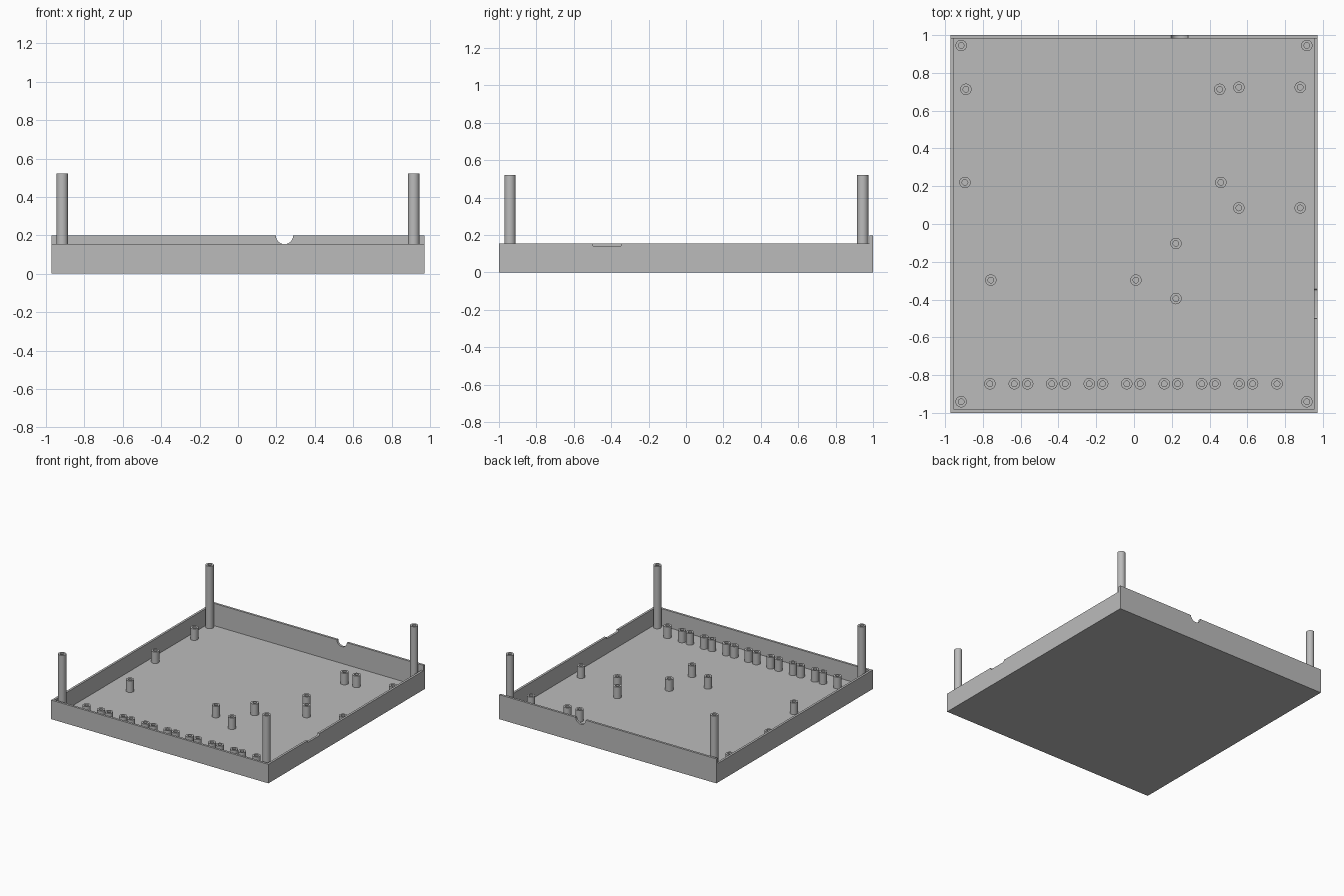
import bpy, bmesh, math
from mathutils import Matrix

if "Cube" in bpy.data.objects:
    bpy.data.objects.remove(bpy.data.objects["Cube"])

HX, HY = 0.972, 1.0        # half width and depth of the tray
WALL, FLOOR = 0.018, 0.018
RIM, BACK_RIM = 0.154, 0.198

grey = bpy.data.materials.new("plain grey")
grey.diffuse_color = (0.5, 0.5, 0.5, 1)
grey.use_nodes = True
grey.node_tree.nodes["Principled BSDF"].inputs["Base Color"].default_value = grey.diffuse_color


def make(name, bm):
    bmesh.ops.recalc_face_normals(bm, faces=bm.faces[:])
    me = bpy.data.meshes.new(name)
    bm.to_mesh(me)
    bm.free()
    me.materials.append(grey)
    ob = bpy.data.objects.new(name, me)
    bpy.context.collection.objects.link(ob)
    return ob


def prism_x(name, profile, x0, x1):
    """Extrude a (y, z) profile along x."""
    bm = bmesh.new()
    face = bm.faces.new([bm.verts.new((x0, y, z)) for y, z in profile])
    ext = bmesh.ops.extrude_face_region(bm, geom=[face])
    new = [v for v in ext["geom"] if isinstance(v, bmesh.types.BMVert)]
    bmesh.ops.translate(bm, verts=new, vec=(x1 - x0, 0, 0))
    return make(name, bm)


def cut(target, cutter):
    cutter.hide_render = True
    mod = target.modifiers.new("cut", 'BOOLEAN')
    mod.operation, mod.solver, mod.object = 'DIFFERENCE', 'EXACT', cutter
    bpy.context.view_layer.objects.active = target
    bpy.ops.object.modifier_apply(modifier=mod.name)
    bpy.data.objects.remove(cutter)


def smooth(ob):
    bpy.ops.object.select_all(action='DESELECT')
    ob.select_set(True)
    bpy.context.view_layer.objects.active = ob
    bpy.ops.object.shade_smooth_by_angle(angle=math.radians(30))


# Tray body: low rim with a taller back wall
tray = prism_x("tray", [(-HY, 0), (HY, 0), (HY, BACK_RIM), (HY - WALL, BACK_RIM),
                        (HY - WALL, RIM), (-HY, RIM)], -HX, HX)

# Hollow interior
a = HY - WALL
cut(tray, prism_x("cavity_cutter", [(-a, FLOOR), (a, FLOOR), (a, 0.4), (-a, 0.4)],
                  -HX + WALL, HX - WALL))

# Half-round cable notch in the back wall
bm = bmesh.new()
bmesh.ops.create_cone(bm, cap_ends=True, segments=48, radius1=0.045, radius2=0.045, depth=0.2,
                      matrix=Matrix.Translation((0.242, HY, BACK_RIM + 0.001))
                      @ Matrix.Rotation(math.pi / 2, 4, 'X'))
cut(tray, make("notch_cutter", bm))

# Shallow rounded slot in the right wall
y0, y1, zb, r = -0.5, -0.345, 0.138, 0.012
steps = [math.pi / 2 * i / 6 for i in range(7)]
slot = [(y0, 0.3)]
slot += [(y0 + r - r * math.cos(t), zb + r - r * math.sin(t)) for t in steps]
slot += [(y1 - r + r * math.sin(t), zb + r - r * math.cos(t)) for t in steps]
slot += [(y1, 0.3)]
cut(tray, prism_x("slot_cutter", slot, HX - 0.08, HX + 0.1))
smooth(tray)


def tube(name, top, n=32, outer=0.03, inner=0.015):
    """Hollow post standing on the tray floor."""
    bm = bmesh.new()
    rings = [[bm.verts.new((rad * math.cos(2 * math.pi * i / n),
                            rad * math.sin(2 * math.pi * i / n), z)) for i in range(n)]
             for rad, z in ((outer, FLOOR), (outer, top), (inner, top), (inner, FLOOR + 0.002))]
    for lo, hi in zip(rings, rings[1:]):
        for i in range(n):
            j = (i + 1) % n
            bm.faces.new((lo[i], lo[j], hi[j], hi[i]))
    bm.faces.new(rings[-1])
    bm.faces.new(rings[0])
    ob = make(name, bm)
    smooth(ob)
    return ob


def place(name, top, spots):
    first = tube(name, top)
    for k, (x, y) in enumerate(spots):
        ob = first if k == 0 else first.copy()
        if k:
            bpy.context.collection.objects.link(ob)
        ob.location = (x, y, 0)


# Tall corner posts
place("corner_post", 0.522, [(sx * 0.915, y) for sx in (-1, 1) for y in (-0.941, 0.945)])

# Paired row of short posts along the front
row = [-0.763, 0.757]
for k in range(7):
    row += [-0.634 + 0.1985 * k, -0.563 + 0.1985 * k]
place("front_standoff", 0.111, [(x, -0.846) for x in row])

# Scattered short posts for the boards
place("board_standoff", 0.111, [
    (-0.89, 0.713), (-0.895, 0.22), (0.454, 0.713), (0.46, 0.22),
    (0.555, 0.724), (0.88, 0.724), (0.555, 0.085), (0.88, 0.085),
    (-0.758, -0.297), (0.01, -0.297), (0.222, -0.103), (0.222, -0.395)])
